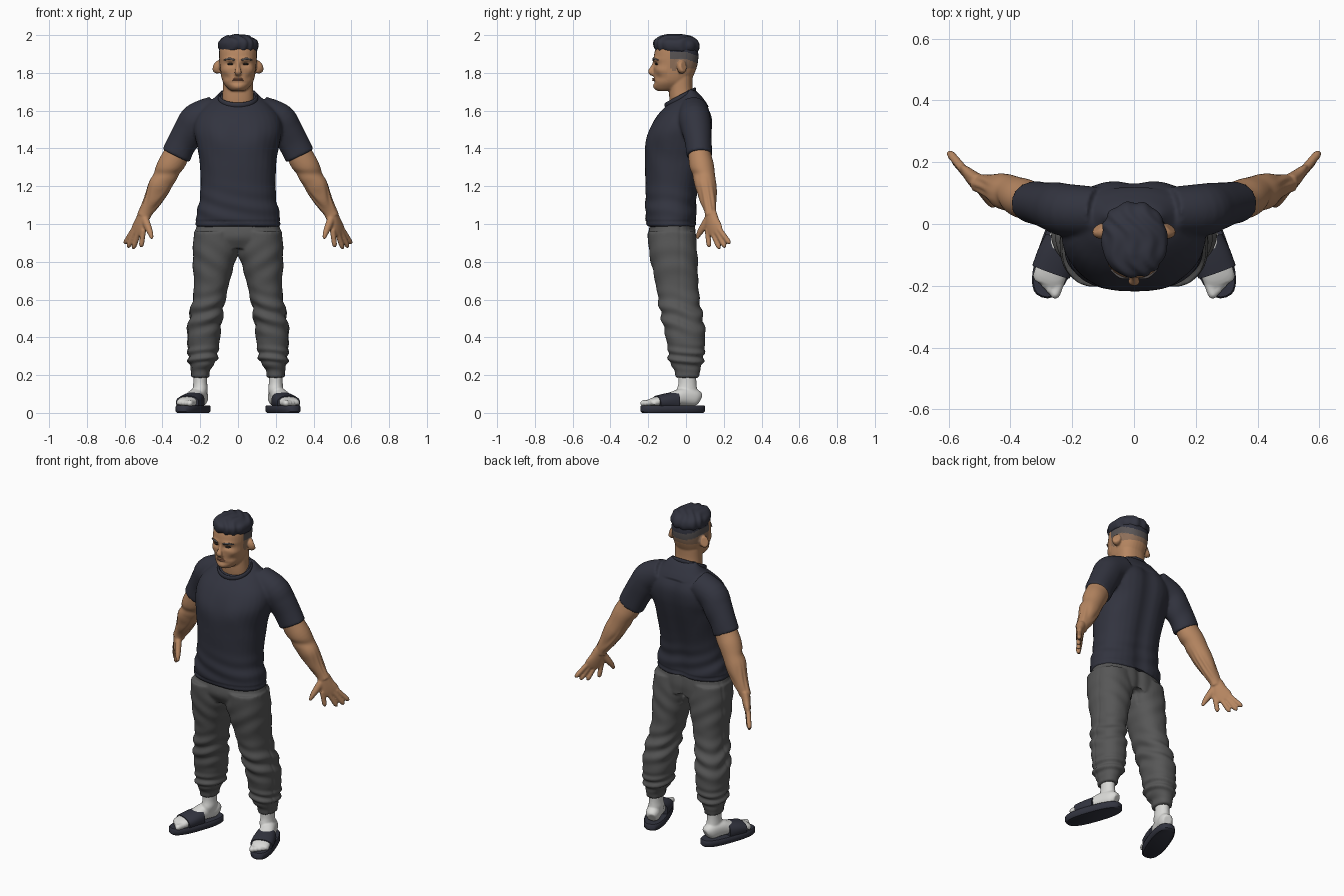
import bpy
import bmesh
from math import sin, cos, pi, exp, copysign
from mathutils import Vector

if "Cube" in bpy.data.objects:
    bpy.data.objects.remove(bpy.data.objects["Cube"], do_unlink=True)


def material(name, *rgb):
    mat = bpy.data.materials.new(name)
    mat.use_nodes = True
    mat.diffuse_color = (*rgb, 1)
    mat.node_tree.nodes["Principled BSDF"].inputs["Base Color"].default_value = (*rgb, 1)
    return mat


navy = material("navy cloth", .032, .034, .05)
grey = material("grey cloth", .095, .095, .095)
skin = material("skin", .47, .24, .12)
white = material("white sock", .7, .7, .68)
fade_dark = material("dark hair fade", .1, .09, .09)
fade_light = material("light hair fade", .27, .16, .1)
lip = material("lip", .36, .16, .09)
dark = material("dark eye", .02, .015, .012)


# ---- shape helpers: a part is a list of rings ----
def ease(rows, steps=4):
    """Catmull-Rom interpolation between rows of numbers."""
    out = []
    for i in range(len(rows) - 1):
        a, b, c, d = (rows[max(i - 1, 0)], rows[i], rows[i + 1], rows[min(i + 2, len(rows) - 1)])
        for k in range(steps):
            t = k / steps
            out.append([q + t / 2 * (r - p + t * (2 * p - 5 * q + 4 * r - s + t * (3 * (q - r) + s - p)))
                        for p, q, r, s in zip(a, b, c, d)])
    return out + [list(rows[-1])]


def ring(centre, u, v, power, count=32):
    points = []
    for i in range(count):
        c, s = cos(2 * pi * i / count), sin(2 * pi * i / count)
        points.append(centre + u * copysign(abs(c) ** (2 / power), c) + v * copysign(abs(s) ** (2 / power), s))
    return points


def level(rows, power=2.3):
    """Stack of horizontal rings: z, x range, y range."""
    return [ring(Vector(((a + b) / 2, (c + d) / 2, z)), Vector(((b - a) / 2, 0, 0)),
                 Vector((0, (d - c) / 2, 0)), power) for z, a, b, c, d in ease(rows)]


def centred(rows, power=2.3):
    return level([(z, -w, w, front, back) for z, w, front, back in rows], power)


def tube(rows, ref=(1, 0, 0), power=2, smooth=True):
    """Rings square to a path: x, y, z, radius along ref, radius across."""
    rows = ease(rows) if smooth else rows
    path = [Vector(r[:3]) for r in rows]
    rings = []
    for i, r in enumerate(rows):
        t = (path[min(i + 1, len(path) - 1)] - path[max(i - 1, 0)]).normalized()
        u = Vector(ref)
        u = (u - t * u.dot(t)).normalized()
        rings.append(ring(path[i], u * r[3], t.cross(u) * r[4], power))
    return rings


def digit(base, tip, r, ref=(1, 0, 0)):
    a, b = Vector(base), Vector(tip)
    return tube([(*a.lerp(b, t), r * k, r * k) for t, k in ((0, 1), (.5, .95), (.85, .9), (1, .4))], ref)


def mirrored(parts, side):
    return [[[Vector((p.x * side, p.y, p.z)) for p in loop] for loop in part] for part in parts]


def build(name, parts, mats, voxel=0, relax=4, bump=None, paint=None):
    bm = bmesh.new()
    for part in parts:
        loops = [[bm.verts.new(p) for p in loop] for loop in part]
        for a, b in zip(loops, loops[1:]):
            for i in range(len(a)):
                bm.faces.new((a[i - 1], a[i], b[i], b[i - 1]))
        bm.faces.new(loops[0])
        bm.faces.new(loops[-1])
    bmesh.ops.recalc_face_normals(bm, faces=bm.faces)
    mesh = bpy.data.meshes.new(name)
    bm.to_mesh(mesh)
    bm.free()
    ob = bpy.data.objects.new(name, mesh)
    bpy.context.collection.objects.link(ob)
    if voxel:  # fuse the parts into one soft surface
        mod = ob.modifiers.new("fuse", 'REMESH')
        mod.mode, mod.voxel_size = 'VOXEL', voxel
        mod = ob.modifiers.new("relax", 'SMOOTH')
        mod.factor, mod.iterations = .5, relax
        view = bpy.context.evaluated_depsgraph_get()
        mesh = bpy.data.meshes.new_from_object(ob.evaluated_get(view))
        ob.modifiers.clear()
        ob.data = mesh
    if bump:
        moves = [v.normal * bump(*v.co) for v in mesh.vertices]
        for v, move in zip(mesh.vertices, moves):
            v.co += move
    mesh.materials.clear()
    for mat in mats:
        mesh.materials.append(mat)
    mesh.shade_smooth()
    if not voxel:
        mesh.set_sharp_from_angle(angle=pi / 4)
    if paint:
        for face in mesh.polygons:
            face.material_index = paint(*face.center)
    return ob


def hill(*offsets):
    return exp(-sum(o * o for o in offsets))


SIDES = (("left", 1), ("right", -1))

# ---- shirt ----
torso = centred([(.985, .222, -.205, .058), (1.03, .225, -.215, .06), (1.12, .205, -.215, .06),
                 (1.22, .198, -.215, .075), (1.32, .205, -.218, .1), (1.42, .217, -.215, .127),
                 (1.5, .235, -.192, .143), (1.57, .22, -.155, .142), (1.63, .17, -.1, .115),
                 (1.66, .135, -.06, .095), (1.69, .105, -.02, .07), (1.71, .085, 0, .045)])
sleeve = tube([(.12, .04, 1.6, .08, .08), (.215, .045, 1.555, .088, .085), (.255, .055, 1.5, .084, .08),
               (.295, .065, 1.43, .08, .071), (.328, .07, 1.362, .08, .068)])


def shirt_folds(x, y, z):
    low = .0035 * hill((z - 1.08) / .09) * sin(70 * z + 16 * x + 2 * sin(14 * y))
    spine = -.014 * hill(x / .05) * (y > 0) * (z < 1.62)
    chest = .008 * hill((abs(x) - .1) / .07, (z - 1.46) / .07) * (y < -.1)
    drape = .003 * sin(45 * x + 25 * z) * hill((abs(x) - .22) / .08, (z - 1.38) / .12)
    hem = -.004 * hill((z - 1.012) / .005)
    return low + spine + chest + drape + hem


build("shirt", [torso, sleeve] + mirrored([sleeve], -1), [navy], .008, 5, shirt_folds)

collar = [(.1 * sin(a), -.03 - .077 * cos(a), 1.67 - .04 * cos(a), .013, .007)
          for a in (2 * pi * i / 40 for i in range(41))]
build("collar", [tube(collar, (0, 0, 1), smooth=False)], [navy])

# ---- trousers ----
hips = centred([(.87, .2, -.17, .05), (.93, .23, -.2, .055), (1.0, .217, -.19, .048)])
leg = level([(.96, .01, .233, -.205, .05), (.85, .002, .24, -.195, .06), (.75, .03, .237, -.175, .063),
             (.65, .055, .234, -.155, .067), (.55, .077, .25, -.14, .08), (.45, .09, .268, -.118, .1),
             (.35, .1, .268, -.098, .1), (.27, .115, .264, -.09, .092), (.235, .145, .25, -.065, .077),
             (.185, .152, .248, -.055, .07)])


def trouser_folds(x, y, z):
    side = abs(x)
    knee = .007 * hill((z - .52) / .1) * sin(75 * z + 22 * side + 2 * sin(18 * y))
    ankle = .007 * hill((z - .29) / .05) * sin(130 * z + 14 * side + 12 * y)
    thigh = .003 * hill((z - .8) / .1) * sin(55 * z - 40 * side)
    seam = -.003 * hill((y + .03) / .008) * (side > .15)
    seat = -.012 * hill(x / .025) * (y > 0) * (z > .8)
    return knee + ankle + thigh + seam + seat


build("trousers", [hips, leg] + mirrored([leg], -1), [grey], .008, 4, trouser_folds)

# ---- arms and hands ----
arm = tube([(.3, .065, 1.43, .06, .055), (.335, .075, 1.35, .069, .062), (.365, .085, 1.3, .067, .064),
            (.395, .1, 1.24, .059, .056), (.42, .108, 1.19, .058, .054), (.455, .12, 1.12, .046, .043),
            (.485, .128, 1.07, .037, .032), (.5, .13, 1.04, .036, .029)])
spread = (.63, .77, 0)
palm = tube([(.498, .13, 1.06, .034, .027), (.513, .139, 1.01, .044, .024),
             (.528, .15, .97, .053, .019), (.535, .155, .945, .046, .014)], spread)
fingers = [digit(*ends, .0145, spread) for ends in (
    ((.5, .113, .97), (.513, .123, .877)), ((.523, .138, .96), (.556, .178, .868)),
    ((.543, .163, .96), (.583, .208, .875)), ((.553, .178, .97), (.6, .233, .895)))]
thumb = tube([(.495, .12, 1.03, .022, .02), (.477, .092, .985, .02, .018),
              (.463, .07, .95, .015, .014), (.455, .058, .922, .008, .008)], spread)


def muscle(x, y, z):
    return (.006 * hill((z - 1.22) / .05, (y - .06) / .04) - .006 * hill((z - 1.265) / .02, (y - .05) / .05)
            + .002 * sin(260 * y + 40 * z) * hill((z - 1.13) / .07))


for label, s in SIDES:
    build(label + "_arm", mirrored([arm, palm, thumb] + fingers, s), [skin], .0055, 3, muscle)

# ---- feet and slides ----
ahead, across = (.34, -.94, 0), (.94, .34, 0)


def on_foot(t, z, out=0):
    return (.238 + .34 * t + .94 * out, -.07 - .94 * t + .34 * out, z)


def foot_tube(rows):
    return tube([(*on_foot(t, z), w, h) for t, z, w, h in rows], across, 2.3)


ankle = level([(.23, .162, .238, -.04, .055), (.16, .163, .237, -.04, .055), (.12, .16, .24, -.05, .06),
               (.08, .17, .24, -.05, .065)], 2)
foot = foot_tube([(-.15, .07, .025, .03), (-.125, .08, .04, .045), (-.06, .085, .044, .047),
                  (0, .075, .047, .037), (.06, .066, .052, .028), (.11, .058, .052, .022), (.135, .055, .042, .014)])
toes = [digit(on_foot(.09, .055, -.036 + .019 * i), on_foot(.168 - .01 * i, .05, -.037 + .02 * i),
              .018 - .0018 * i, across) for i in range(5)]
strap = foot_tube([(-.02, .06, .058, .054), (.035, .06, .064, .044), (.09, .055, .064, .036)])
sole = tube([(*on_foot(0, z), .178 - d, .064 - d) for z, d in ((0, .008), (.008, 0), (.034, 0), (.04, .005))],
            ahead, 2.6, False)
for label, s in SIDES:
    build(label + "_sock", mirrored([ankle, foot] + toes, s), [white], .0055, 3)
    build(label + "_slide_strap", mirrored([strap], s), [navy])
    build(label + "_slide_sole", mirrored([sole], s), [navy])

# ---- head ----
neck = centred([(1.6, .085, -.08, .06), (1.66, .084, -.088, .045), (1.72, .08, -.09, .035), (1.78, .08, -.09, .035)])
skull = centred([(1.705, .035, -.15, -.06), (1.72, .056, -.165, 0), (1.75, .079, -.17, .02),
                 (1.79, .091, -.17, .042), (1.84, .097, -.172, .06), (1.89, .1, -.17, .066),
                 (1.93, .098, -.16, .06), (1.96, .085, -.14, .045), (1.98, .055, -.1, .01)])
nose = tube([(0, -.16, 1.865, .009, .012), (0, -.174, 1.83, .011, .013),
             (0, -.187, 1.805, .019, .014), (0, -.172, 1.79, .015, .008)])
ear = tube([(.094, -.035, 1.83, .02, .03), (.108, -.022, 1.832, .027, .036), (.118, -.012, 1.836, .022, .03)], (0, 1, 0))


def face_form(x, y, z):
    if y > -.1:
        return 0
    side = abs(x)
    return (.007 * hill((side - .04) / .03, (z - 1.872) / .012) - .012 * hill((side - .04) / .022, (z - 1.846) / .013)
            + .006 * hill((side - .07) / .02, (z - 1.815) / .02) - .005 * hill((side - .06) / .02, (z - 1.775) / .018)
            + .007 * hill(x / .025, (z - 1.727) / .015) - .004 * hill(x / .04, (z - 1.748) / .007))


def hair_zone(x, y, z):
    if y < -.085 or abs(x) > .102 and z < 1.868:
        return 0
    line = z + .35 * max(0, y)
    return 3 if line > 1.912 else 1 if line > 1.872 else 2 if z > 1.825 or (-.075 < y < -.05 and z > 1.81) else 0


build("head", [neck, skull, nose, ear] + mirrored([ear], -1), [skin, fade_dark, fade_light, navy],
      .0055, 3, face_form, hair_zone)

hair = centred([(1.913, .098, -.155, .064), (1.94, .106, -.17, .072), (1.97, .101, -.17, .062),
                (1.992, .07, -.14, .03), (2.003, .03, -.1, -.02)])
build("hair", [hair], [navy], .007, 3, lambda x, y, z: .003 * sin(110 * x + 50 * y + 2 * sin(40 * y)))

for label, s in SIDES:
    brow = tube([(.018, -.174, 1.867, .004, .004), (.045, -.171, 1.875, .006, .005), (.074, -.148, 1.868, .003, .003)], (0, 0, 1))
    eye = tube([(.024, -.157, 1.846, .002, .003), (.04, -.156, 1.847, .006, .007), (.057, -.149, 1.846, .002, .003)], (0, 0, 1))
    build(label + "_eyebrow", mirrored([brow], s), [fade_dark])
    build(label + "_eye", mirrored([eye], s), [dark])

lips = [tube([(-.032, -.162, z, .002, .002), (0, -.173, z + .001, .005, .006), (.032, -.162, z, .002, .002)], (0, 0, 1))
        for z in (1.76, 1.768)]
build("lips", lips, [lip])
